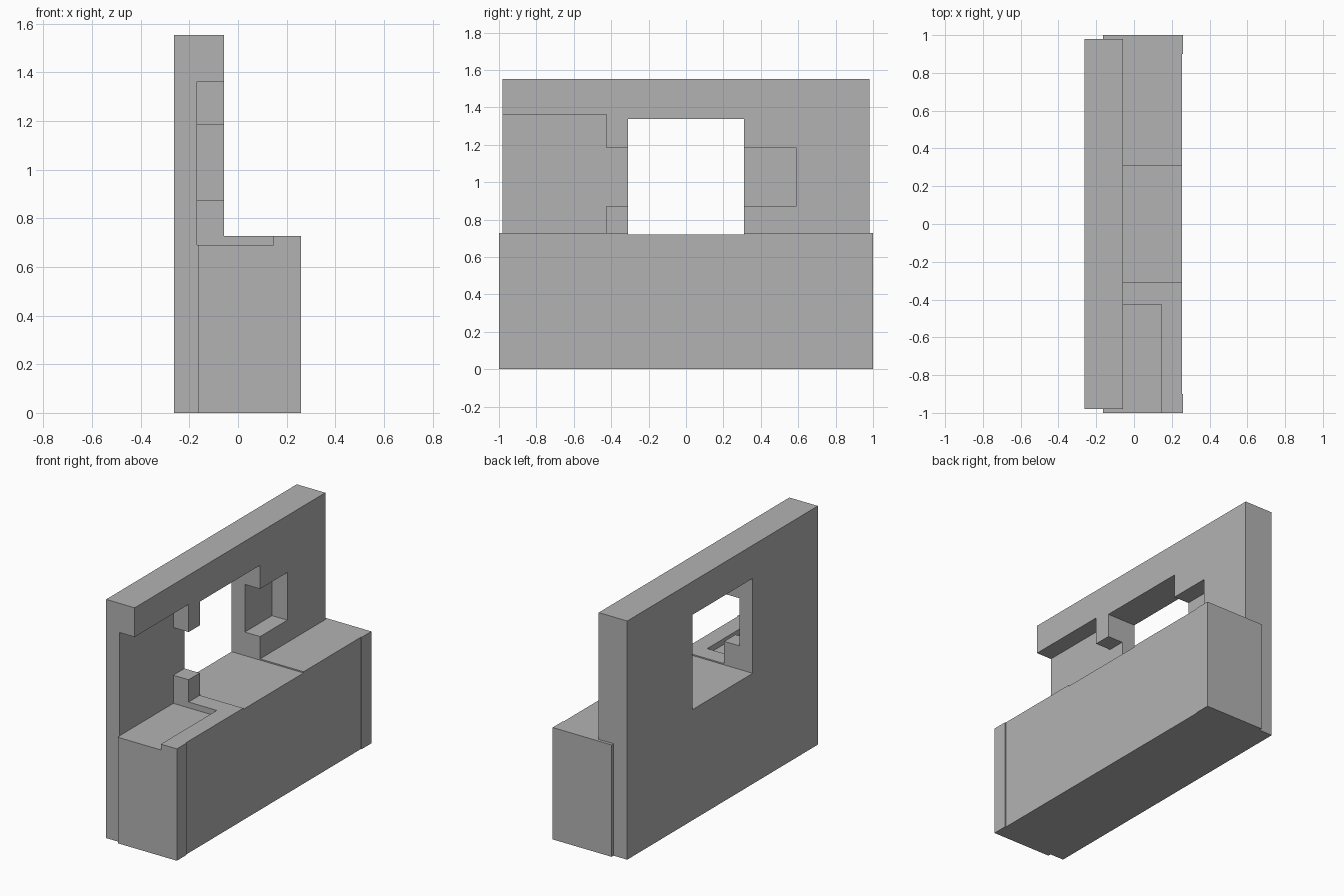
import bpy
import bmesh
from mathutils import Vector

if "Cube" in bpy.data.objects:
    bpy.data.objects.remove(bpy.data.objects["Cube"], do_unlink=True)

# One plain grey for everything
grey = bpy.data.materials.new("plain_grey")
grey.use_nodes = True
colour = (0.45, 0.45, 0.45, 1)
grey.diffuse_color = colour
grey.node_tree.nodes["Principled BSDF"].inputs["Base Color"].default_value = colour


def add_object(name, bm):
    mesh = bpy.data.meshes.new(name)
    bm.to_mesh(mesh)
    bm.free()
    mesh.materials.append(grey)
    obj = bpy.data.objects.new(name, mesh)
    bpy.context.collection.objects.link(obj)
    return obj


def box(name, x, y, z):
    bm = bmesh.new()
    bmesh.ops.create_cube(bm, size=1)
    size = Vector((x[1] - x[0], y[1] - y[0], z[1] - z[0]))
    centre = Vector((x[0] + x[1], y[0] + y[1], z[0] + z[1])) / 2
    bmesh.ops.scale(bm, vec=size, verts=bm.verts)
    bmesh.ops.translate(bm, vec=centre, verts=bm.verts)
    return add_object(name, bm)


def prism(name, outline, height):
    bm = bmesh.new()
    face = bm.faces.new([bm.verts.new((x, y, 0)) for x, y in outline])
    extruded = bmesh.ops.extrude_face_region(bm, geom=[face])["geom"]
    top = [v for v in extruded if isinstance(v, bmesh.types.BMVert)]
    bmesh.ops.translate(bm, vec=(0, 0, height), verts=top)
    bmesh.ops.recalc_face_normals(bm, faces=bm.faces)
    return add_object(name, bm)


def cut(target, cutters):
    for cutter in cutters:
        mod = target.modifiers.new("cut", "BOOLEAN")
        mod.operation = "DIFFERENCE"
        mod.solver = "EXACT"
        mod.object = cutter
        bpy.context.view_layer.objects.active = target
        bpy.ops.object.modifier_apply(modifier=mod.name)


# Upright wall and the long base block, whose ends stand slightly proud
wall = box("wall", (-0.263, -0.058), (-0.98, 0.98), (0, 1.553))
half = [(0.26, 1), (0.26, 0.9), (0.255, 0.9)]
outline = [(-0.165, -1)] + [(x, -y) for x, y in half]
outline += half[::-1] + [(-0.165, 1)]
base = prism("base", outline, 0.728)

# Openings: through window, deep end recess, and two shallow side pockets
window = box("window_cutter", (-0.5, 0.5), (-0.31, 0.31), (0.72, 1.337))
recess = box("recess_cutter", (-0.168, 0.145), (-1.2, -0.425), (0.69, 1.363))
near_pocket = box("near_pocket_cutter", (-0.168, 0.1), (-0.5, -0.2), (0.873, 1.183))
far_pocket = box("far_pocket_cutter", (-0.168, 0.1), (0.2, 0.59), (0.873, 1.183))

cut(wall, [window, recess, near_pocket, far_pocket])
cut(base, [window, recess])

for cutter in (window, recess, near_pocket, far_pocket):
    bpy.data.objects.remove(cutter, do_unlink=True)
